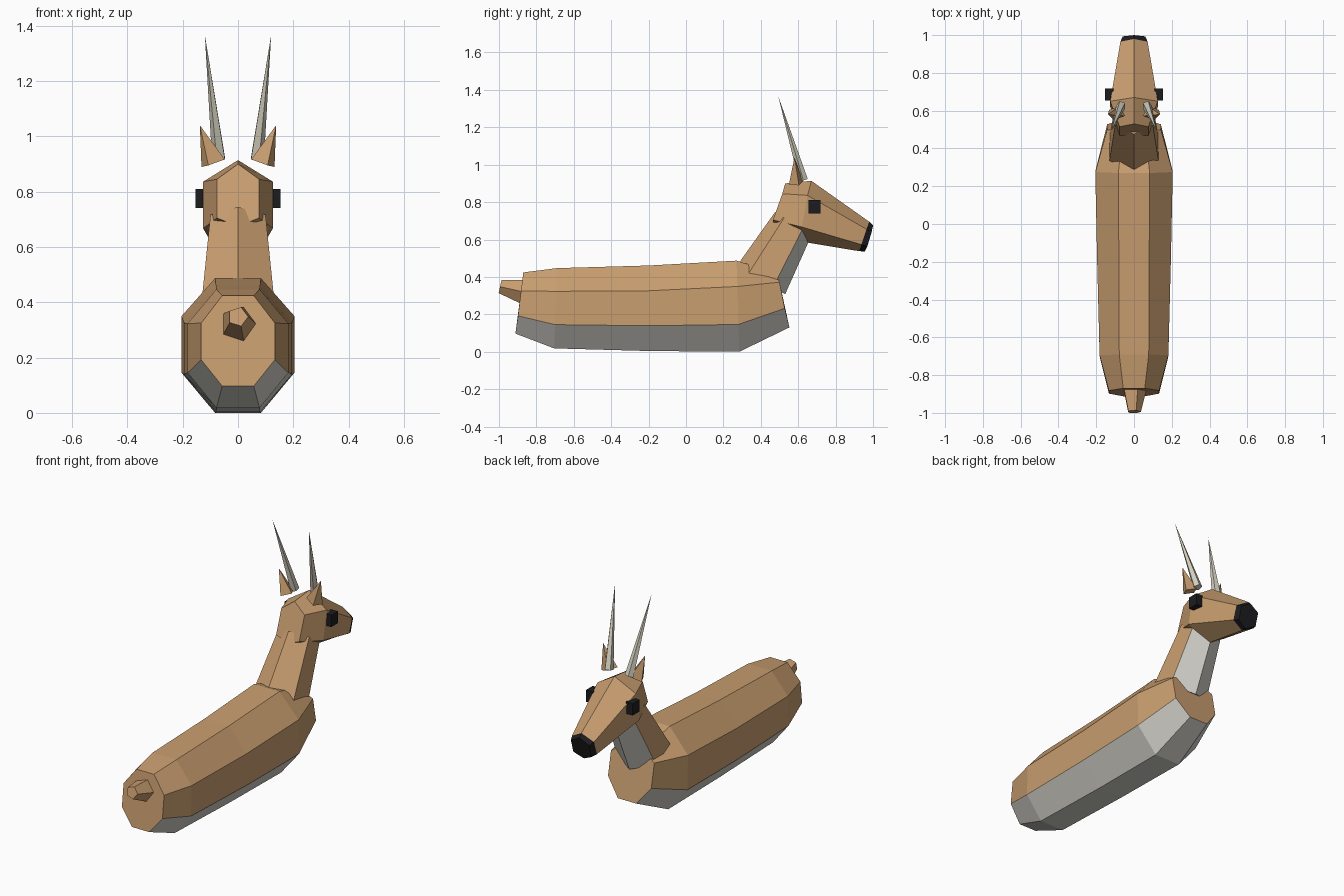
import bpy, bmesh
from math import sin, cos, radians, pi
from mathutils import Vector

if "Cube" in bpy.data.objects:
    bpy.data.objects.remove(bpy.data.objects["Cube"])


def material(name, rgb):
    m = bpy.data.materials.new(name)
    m.diffuse_color = (*rgb, 1)
    m.use_nodes = True
    m.node_tree.nodes["Principled BSDF"].inputs["Base Color"].default_value = m.diffuse_color
    return m


TAN = material("tan_coat", (0.58, 0.34, 0.16))
PALE = material("pale_belly", (0.66, 0.65, 0.60))
HORN = material("horn", (0.66, 0.63, 0.52))
BLACK = material("black", (0.012, 0.012, 0.014))


def loft(name, rings, mats, pick=lambda seg, side: 0, mirror=False):
    """Skin closed rings of points; pick chooses the material slot per face."""
    bm = bmesh.new()
    vs = [[bm.verts.new(p) for p in r] for r in rings]
    n = len(rings[0])
    for s in range(len(vs) - 1):
        a, b = vs[s], vs[s + 1]
        for i in range(n):
            j = (i + 1) % n
            f = bm.faces.new((a[i], a[j], b[j], b[i]))
            f.material_index = pick(s, i)
    bm.faces.new(vs[0])
    bm.faces.new(vs[-1])
    bmesh.ops.remove_doubles(bm, verts=bm.verts, dist=0.0002)
    bmesh.ops.recalc_face_normals(bm, faces=bm.faces)
    me = bpy.data.meshes.new(name)
    bm.to_mesh(me)
    bm.free()
    for m in mats:
        me.materials.append(m)
    ob = bpy.data.objects.new(name, me)
    bpy.context.collection.objects.link(ob)
    if mirror:
        ob.modifiers.new("mirror", 'MIRROR').use_mirror_merge = False
    return ob


def tube(p0, r0, p1, r1, n, phase=0, flat=1):
    """Two n-sided rings square to the line p0-p1."""
    p0, p1 = Vector(p0), Vector(p1)
    d = (p1 - p0).normalized()
    x = Vector((1, 0, 0))
    u = (x - d * d.dot(x)).normalized()
    v = d.cross(u)
    angs = [radians(phase) + 2 * pi * i / n for i in range(n)]
    return [[p + u * r * cos(a) + v * r * flat * sin(a) for a in angs]
            for p, r in ((p0, r0), (p1, r1))]


# body: octagonal sections, (half width top, half width side, four (y, z) levels)
sections = [
    (0.057, 0.133, ((-0.87, 0.424), (-0.882, 0.325), (-0.898, 0.192), (-0.912, 0.097))),
    (0.078, 0.182, ((-0.69, 0.447), (-0.695, 0.323), (-0.70, 0.145), (-0.705, 0.018))),
    (0.08, 0.195, ((-0.2, 0.461), (-0.2, 0.326), (-0.2, 0.139), (-0.2, 0.004))),
    (0.083, 0.205, ((0.27, 0.487), (0.275, 0.349), (0.28, 0.146), (0.285, 0.0))),
    (0.06, 0.142, ((0.485, 0.42), (0.50, 0.372), (0.528, 0.232), (0.553, 0.13))),
]
rings = []
for xt, xs, lv in sections:
    right = [(x, y, z) for x, (y, z) in zip((xt, xs, xs, xt), lv)]
    rings.append(right + [(-x, y, z) for x, y, z in reversed(right)])
loft("body", rings, [TAN, PALE], lambda s, i: int(i in (2, 3, 4)))

# neck: tapered hexagon with a pale throat
loft("neck", tube((0, 0.40, 0.382), 0.15, (0, 0.575, 0.688), 0.115, 6, 90),
     [TAN, PALE], lambda s, i: int(i in (0, 5)))


# head: hexagons with a ridge on top and below the jaw
def hexa(w, top, up, low, bottom):
    return [(0, *top), (w, *up), (w, *low), (0, *bottom), (-w, *low), (-w, *up)]


muzzle = hexa(0.072, (0.98, 0.695), (0.965, 0.655), (0.938, 0.573), (0.925, 0.538))
loft("head", [
    hexa(0.076, (0.53, 0.90), (0.515, 0.845), (0.465, 0.705), (0.47, 0.675)),
    hexa(0.126, (0.67, 0.914), (0.65, 0.836), (0.62, 0.667), (0.61, 0.59)),
    muzzle], [TAN])

# nose pad
loft("nose", [muzzle,
     hexa(0.06, (1.0, 0.675), (0.993, 0.642), (0.97, 0.565), (0.956, 0.536))], [BLACK])

# eyes
loft("eyes", [[(x, y, z) for y, z in ((0.655, 0.74), (0.718, 0.74), (0.718, 0.81), (0.655, 0.81))]
              for x in (0.108, 0.153)], [BLACK], mirror=True)

# ears
loft("ears", tube((0.09, 0.588, 0.903), 0.048, (0.138, 0.58, 1.04), 0.00005, 4, 22, 0.85),
     [TAN], mirror=True)

# horns
loft("horns", tube((0.068, 0.627, 0.918), 0.026, (0.12, 0.493, 1.367), 0.00005, 5),
     [HORN], mirror=True)

# tail
loft("tail", tube((0, -0.86, 0.318), 0.07, (0, -0.994, 0.348), 0.037, 5), [TAN])
